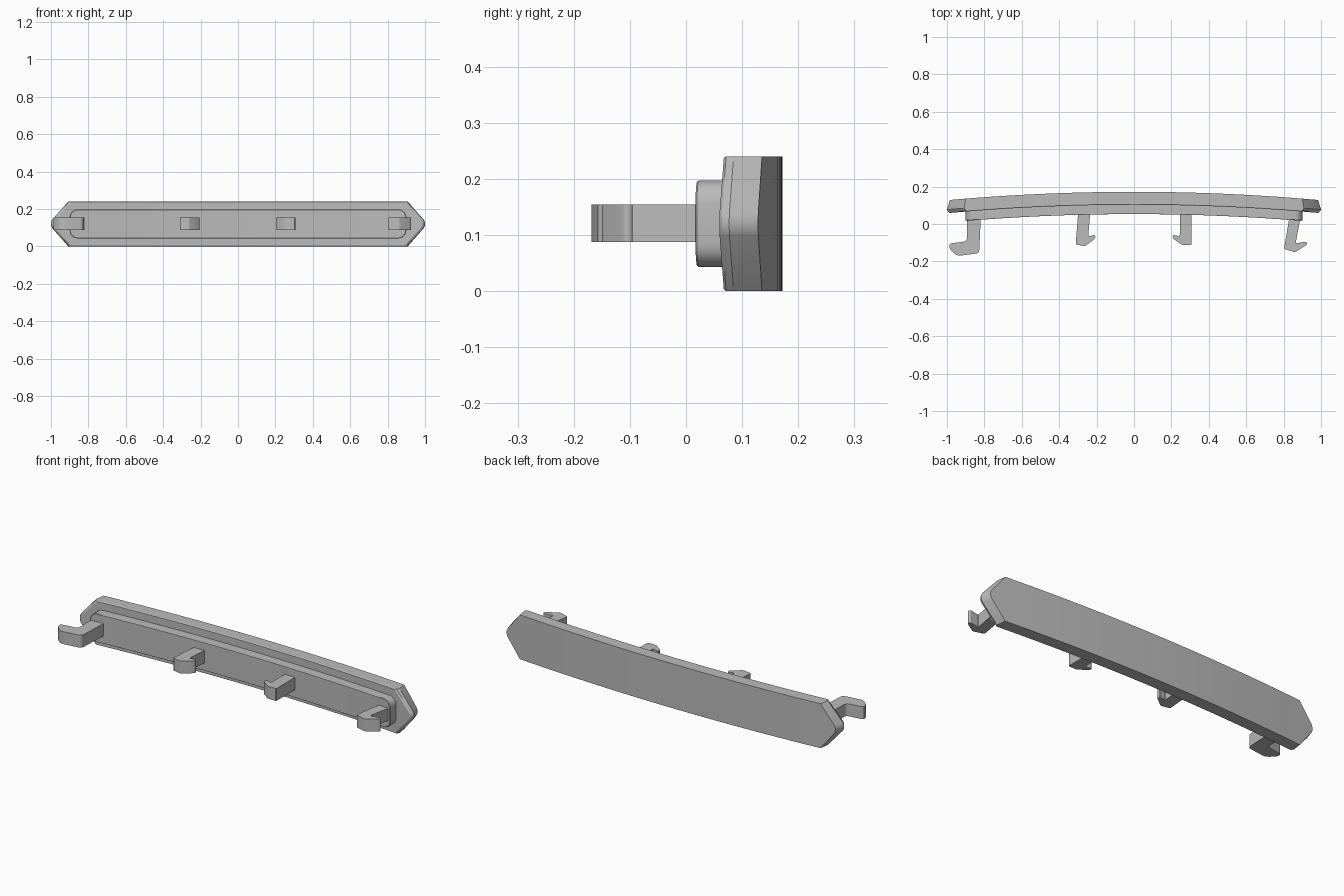
import bpy, bmesh, math
from mathutils import Vector

if "Cube" in bpy.data.objects:
    bpy.data.objects.remove(bpy.data.objects["Cube"])

grey = bpy.data.materials.new("plain grey")
grey.use_nodes = True
grey.diffuse_color = (0.5, 0.5, 0.5, 1)
grey.node_tree.nodes["Principled BSDF"].inputs["Base Color"].default_value = (0.5, 0.5, 0.5, 1)

MID_Z = 0.12    # height of the centre line
BOW = 0.045     # how far the bar bends towards the front


def finish(bm, name):
    bmesh.ops.recalc_face_normals(bm, faces=bm.faces)
    mesh = bpy.data.meshes.new(name)
    bm.to_mesh(mesh)
    bm.free()
    mesh.materials.append(grey)
    obj = bpy.data.objects.new(name, mesh)
    bpy.context.collection.objects.link(obj)
    bpy.ops.object.select_all(action='DESELECT')
    obj.select_set(True)
    bpy.context.view_layer.objects.active = obj
    bpy.ops.object.shade_smooth_by_angle(angle=math.radians(25))


def loft(bm, rings):
    """Skin equal-length closed rings and cap both ends."""
    loops = [[bm.verts.new(p) for p in ring] for ring in rings]
    n = len(loops[0])
    for a, b in zip(loops, loops[1:]):
        for i in range(n):
            bm.faces.new((a[i], a[(i + 1) % n], b[(i + 1) % n], b[i]))
    bm.faces.new(loops[0])
    bm.faces.new(loops[-1])


def bowed(name, rings, half):
    """Loft rings, slice them along x, then bend them into a shallow arc."""
    bm = bmesh.new()
    loft(bm, rings)
    steps = 28
    for i in range(1, steps):
        x = half * (2 * i / steps - 1)
        bmesh.ops.bisect_plane(bm, geom=bm.verts[:] + bm.edges[:] + bm.faces[:],
                               plane_co=(x, 0, 0), plane_no=(1, 0, 0))
    for v in bm.verts:
        v.co.y -= BOW * v.co.x ** 2
    finish(bm, name)


def pointed(y, tip, shoulder, half_z):
    """Long bar outline with a blunted point at each end."""
    end = [(shoulder, -half_z), (tip - 0.006, -0.022), (tip, -0.008),
           (tip, 0.008), (tip - 0.006, 0.022), (shoulder, half_z)]
    return [(s * x, y, MID_Z + s * z) for s in (1, -1) for x, z in end]


def rounded(y, half_x, half_z, r):
    """Rounded rectangle outline."""
    ring = []
    for k, (sx, sz) in enumerate([(1, 1), (-1, 1), (-1, -1), (1, -1)]):
        for j in range(7):
            a = math.pi / 2 * (k + j / 6)
            ring.append((sx * (half_x - r) + r * math.cos(a), y,
                         MID_Z + sz * (half_z - r) + r * math.sin(a)))
    return ring


# Outer bar with bevelled, pointed ends
bowed("outer_bar", [pointed(0.103, 0.984, 0.89, 0.117),
                    pointed(0.108, 0.992, 0.9, 0.12),
                    pointed(0.122, 1.0, 0.908, 0.12),
                    pointed(0.172, 0.984, 0.9, 0.12)], 0.91)

# Raised pad on the front
bowed("backing_pad", [rounded(0.053, 0.896, 0.075, 0.04),
                      rounded(0.056, 0.9, 0.077, 0.042),
                      rounded(0.115, 0.9, 0.077, 0.042)], 0.86)


def soften(points, r):
    """Round every corner of a closed profile."""
    out = []
    n = len(points)
    for i in range(n):
        p, a, b = (Vector(points[k % n]) for k in (i, i - 1, i + 1))
        da, db = a - p, b - p
        start = p + da.normalized() * min(r, da.length * 0.45)
        stop = p + db.normalized() * min(r, db.length * 0.45)
        for t in (0, 0.33, 0.67, 1):
            out.append(start * (1 - t) ** 2 + p * 2 * t * (1 - t) + stop * t * t)
    return out


# Hooked clips: plan profiles extruded in height
clips = {
    "right_end_clip": ([(-0.893, 0.06), (-0.893, -0.092), (-0.99, -0.105), (-0.985, -0.135),
                        (-0.945, -0.171), (-0.828, -0.156), (-0.818, 0.06)], 0.018),
    "right_inner_clip": ([(-0.297, 0.08), (-0.312, -0.109), (-0.262, -0.119), (-0.206, -0.076),
                          (-0.208, -0.058), (-0.245, -0.066), (-0.232, 0.08)], 0.008),
    "left_inner_clip": ([(0.307, 0.08), (0.307, -0.112), (0.257, -0.112), (0.206, -0.076),
                         (0.208, -0.058), (0.245, -0.066), (0.245, 0.08)], 0.008),
    "left_end_clip": ([(0.835, 0.06), (0.802, -0.133), (0.861, -0.151), (0.926, -0.11),
                       (0.922, -0.094), (0.864, -0.104), (0.895, 0.06)], 0.008),
}
for name, (profile, radius) in clips.items():
    bm = bmesh.new()
    loft(bm, [[(p.x, p.y, z) for p in soften(profile, radius)] for z in (0.087, 0.154)])
    finish(bm, name)
